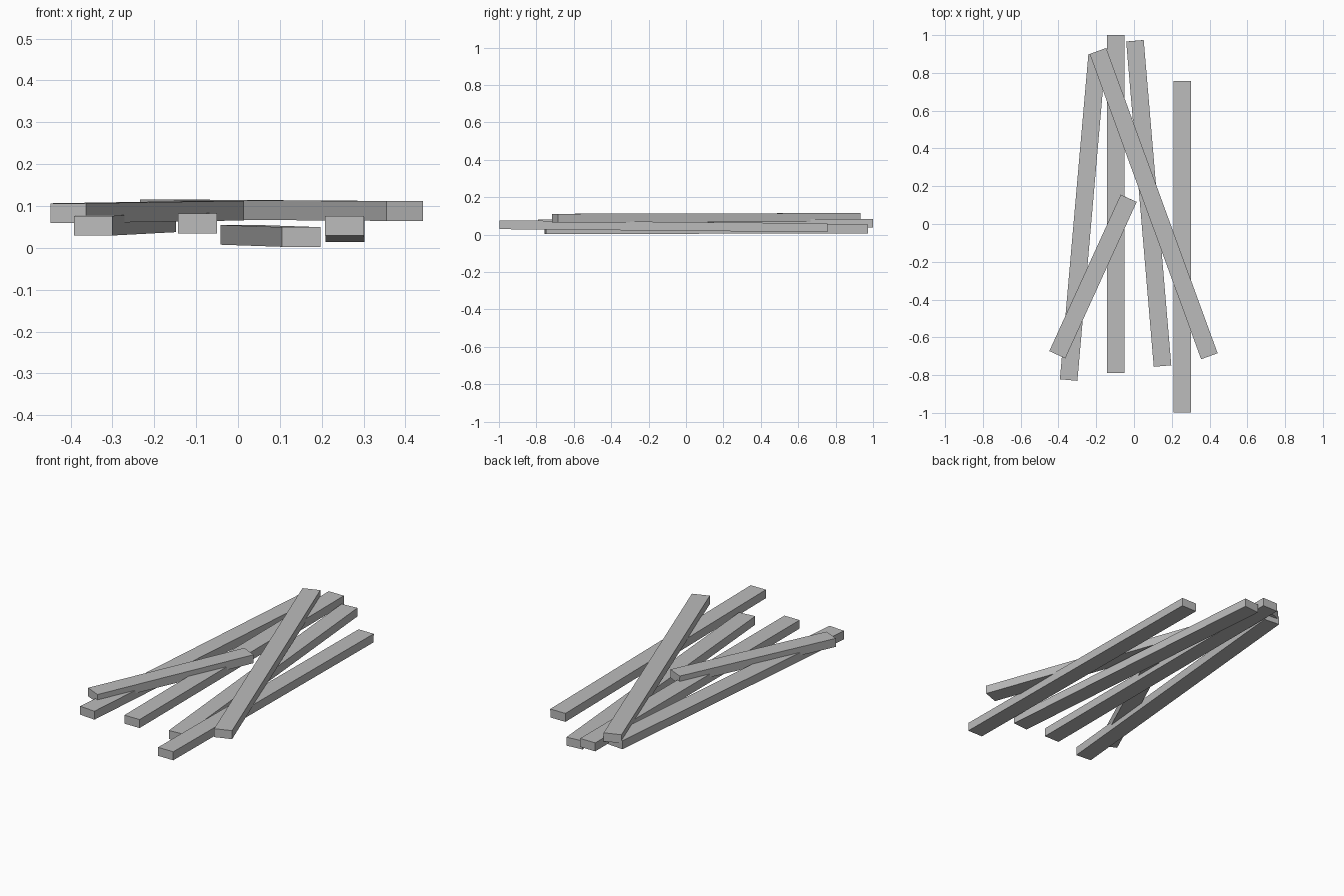
import bpy
from mathutils import Vector, Matrix

cube = bpy.data.objects.get("Cube")
if cube:
    bpy.data.objects.remove(cube, do_unlink=True)

WIDTH, THICK = 0.093, 0.047

grey = bpy.data.materials.new("plain grey")
grey.use_nodes = True
colour = (0.5, 0.5, 0.5, 1)
grey.diffuse_color = colour
grey.node_tree.nodes["Principled BSDF"].inputs["Base Color"].default_value = colour


def plank(name, front, back):
    """Box running between the centres of its two end faces."""
    a, b = Vector(front), Vector(back)
    along = (b - a).normalized()
    side = along.cross(Vector((0, 0, 1))).normalized()
    up = side.cross(along)
    bpy.ops.mesh.primitive_cube_add(size=1)
    ob = bpy.context.object
    ob.name = name
    turn = Matrix((side, along, up)).transposed().to_4x4()
    size = Matrix.Diagonal((WIDTH, (b - a).length, THICK, 1))
    ob.data.transform(turn @ size)
    ob.location = (a + b) / 2
    ob.data.materials.append(grey)


# Lower layer of long planks
plank("right_edge_plank", (0.255, -0.998, 0.053), (0.256, 0.757, 0.037))
plank("middle_plank", (-0.097, -0.79, 0.058), (-0.097, 1.0, 0.061))
plank("slanted_plank", (0.151, -0.752, 0.026), (0.005, 0.970, 0.031))
plank("left_edge_plank", (-0.346, -0.826, 0.053), (-0.195, 0.897, 0.061))

# Planks lying across the top
plank("long_top_plank", (0.399, -0.70, 0.088), (-0.191, 0.916, 0.092))
plank("short_top_plank", (-0.406, -0.692, 0.083), (-0.028, 0.136, 0.089))
